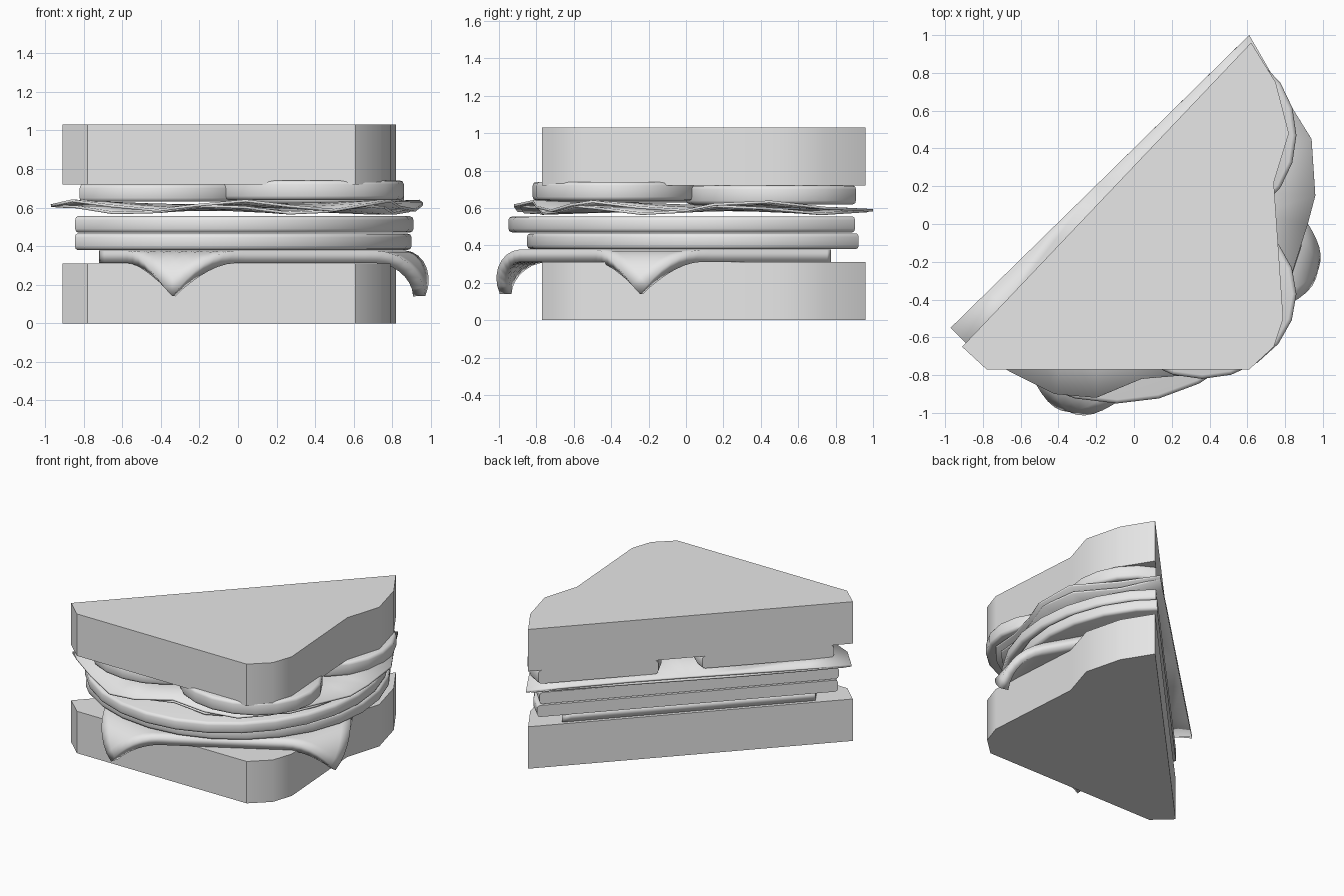
import bpy, bmesh, math
from mathutils import Vector, Matrix

cube = bpy.data.objects.get("Cube")
if cube:
    bpy.data.objects.remove(cube, do_unlink=True)

grey = bpy.data.materials.new("plain_grey")
grey.use_nodes = True
grey.diffuse_color = (0.8, 0.8, 0.8, 1)
grey.node_tree.nodes["Principled BSDF"].inputs["Base Color"].default_value = (0.8, 0.8, 0.8, 1)

# The diagonal slice through the sandwich
CUT_POINT = Vector((-0.91, -0.65, 0))
CUT_NORMAL = Vector((-1.61, 1.53, 0)).normalized()


def finish(name, bm, thickness=0, angle=35):
    bmesh.ops.recalc_face_normals(bm, faces=bm.faces)
    mesh = bpy.data.meshes.new(name)
    bm.to_mesh(mesh)
    bm.free()
    mesh.materials.append(grey)
    ob = bpy.data.objects.new(name, mesh)
    bpy.context.collection.objects.link(ob)
    if thickness:
        mod = ob.modifiers.new("thickness", 'SOLIDIFY')
        mod.thickness = thickness
        mod.offset = 0
    bpy.ops.object.select_all(action='DESELECT')
    ob.select_set(True)
    bpy.context.view_layer.objects.active = ob
    bpy.ops.object.shade_smooth_by_angle(angle=math.radians(angle))
    return ob


def slice_diagonal(bm, shift=0.0, fill=True):
    geom = bm.verts[:] + bm.edges[:] + bm.faces[:]
    cut = bmesh.ops.bisect_plane(bm, geom=geom, plane_co=CUT_POINT + CUT_NORMAL * shift,
                                 plane_no=CUT_NORMAL, clear_outer=True)
    if fill:
        edges = [e for e in cut["geom_cut"] if isinstance(e, bmesh.types.BMEdge)]
        bmesh.ops.holes_fill(bm, edges=edges, sides=0)


def bread(name, z0, z1):
    outline = [(-0.91, -0.65), (-0.78, -0.77), (0.61, -0.77), (0.74, -0.65), (0.79, -0.5),
               (0.74, 0.22), (0.82, 0.48), (0.75, 0.75), (0.62, 0.96)]
    bm = bmesh.new()
    face = bm.faces.new([bm.verts.new((x, y, z0)) for x, y in outline])
    top = bmesh.ops.extrude_face_region(bm, geom=[face])["geom"]
    bmesh.ops.translate(bm, vec=(0, 0, z1 - z0),
                        verts=[v for v in top if isinstance(v, bmesh.types.BMVert)])
    finish(name, bm)


def round_slice(name, center, radii, z0, z1, shift=0.0, sides=28):
    bm = bmesh.new()
    place = Matrix.Translation((*center, (z0 + z1) / 2)) @ Matrix.Diagonal((*radii, 1, 1))
    bmesh.ops.create_cone(bm, cap_ends=True, segments=sides, radius1=1, radius2=1,
                          depth=z1 - z0, matrix=place)
    rim = [e for e in bm.edges if abs(e.verts[0].co.z - e.verts[1].co.z) < 1e-4]
    bmesh.ops.bevel(bm, geom=rim, offset=0.02, segments=2, profile=0.5, affect='EDGES')
    slice_diagonal(bm, shift)
    finish(name, bm, angle=50)


# Bread
bread("bottom_bread", 0, 0.31)
bread("top_bread", 0.72, 1.03)

# Meat slices
round_slice("lower_meat_slice", (-0.14, 0.18), (1.04, 1.03), 0.38, 0.465, 0.01)
round_slice("upper_meat_slice", (-0.09, 0.11), (1.0, 1.06), 0.47, 0.555)

# Tomato slices
round_slice("corner_tomato", (0.36, -0.37), (0.5, 0.45), 0.64, 0.74, sides=20)
round_slice("left_tomato", (-0.42, -0.3), (0.49, 0.45), 0.63, 0.72, sides=20)
round_slice("back_tomato", (0.42, 0.47), (0.44, 0.47), 0.62, 0.72, sides=20)

# Cheese: a square sheet with two drooping corners
bm = bmesh.new()
half = 0.83
bmesh.ops.create_grid(bm, x_segments=28, y_segments=28, size=half)
flap, curl = 0.3, 6.0
fold = half * math.sqrt(2) - flap
for v in bm.verts:
    for side in (-1, 1):
        diag = Vector((side, -1, 0)).normalized()
        beyond = v.co.dot(diag) - fold
        if beyond > 0:
            v.co += diag * (math.sin(curl * beyond) / curl - beyond)
            v.co.z -= (1 - math.cos(curl * beyond)) / curl
            break
bm.transform(Matrix.Translation((-0.06, 0.035, 0.345)) @ Matrix.Rotation(math.radians(29.7), 4, 'Z'))
slice_diagonal(bm, -0.02, fill=False)
finish("cheese", bm, 0.065)


# Lettuce: two thin ruffled leaves
def lettuce(name, z, reach, phase, ruffle):
    rim = [(-0.97, -0.55), (-0.86, -0.66), (-0.66, -0.78), (-0.42, -0.9), (-0.2, -0.92),
           (0.04, -0.82), (0.28, -0.8), (0.5, -0.72), (0.68, -0.62), (0.79, -0.5),
           (0.84, -0.25), (0.92, 0.0), (0.96, 0.15), (0.94, 0.45), (0.76, 0.74), (0.61, 1.0)]
    hub = Vector((-0.18, 0.225, 0))
    bm = bmesh.new()
    rows = []
    for f in (0.35, 0.75, 1.0):
        row = []
        for i, (x, y) in enumerate(rim):
            p = hub + (Vector((x, y, 0)) - hub) * f * reach
            p.z = z + ruffle * f * f * math.sin(i * 1.6 + phase)
            row.append(bm.verts.new(p))
        rows.append(row)
    middle = bm.verts.new(hub + Vector((0, 0, z)))
    for i in range(len(rim) - 1):
        bm.faces.new((middle, rows[0][i], rows[0][i + 1]))
        for a, b in zip(rows, rows[1:]):
            bm.faces.new((a[i], b[i], b[i + 1], a[i + 1]))
    finish(name, bm, 0.014, 20)


lettuce("upper_lettuce", 0.61, 1.0, 0.0, 0.025)
lettuce("lower_lettuce", 0.59, 0.97, 0.9, 0.022)
